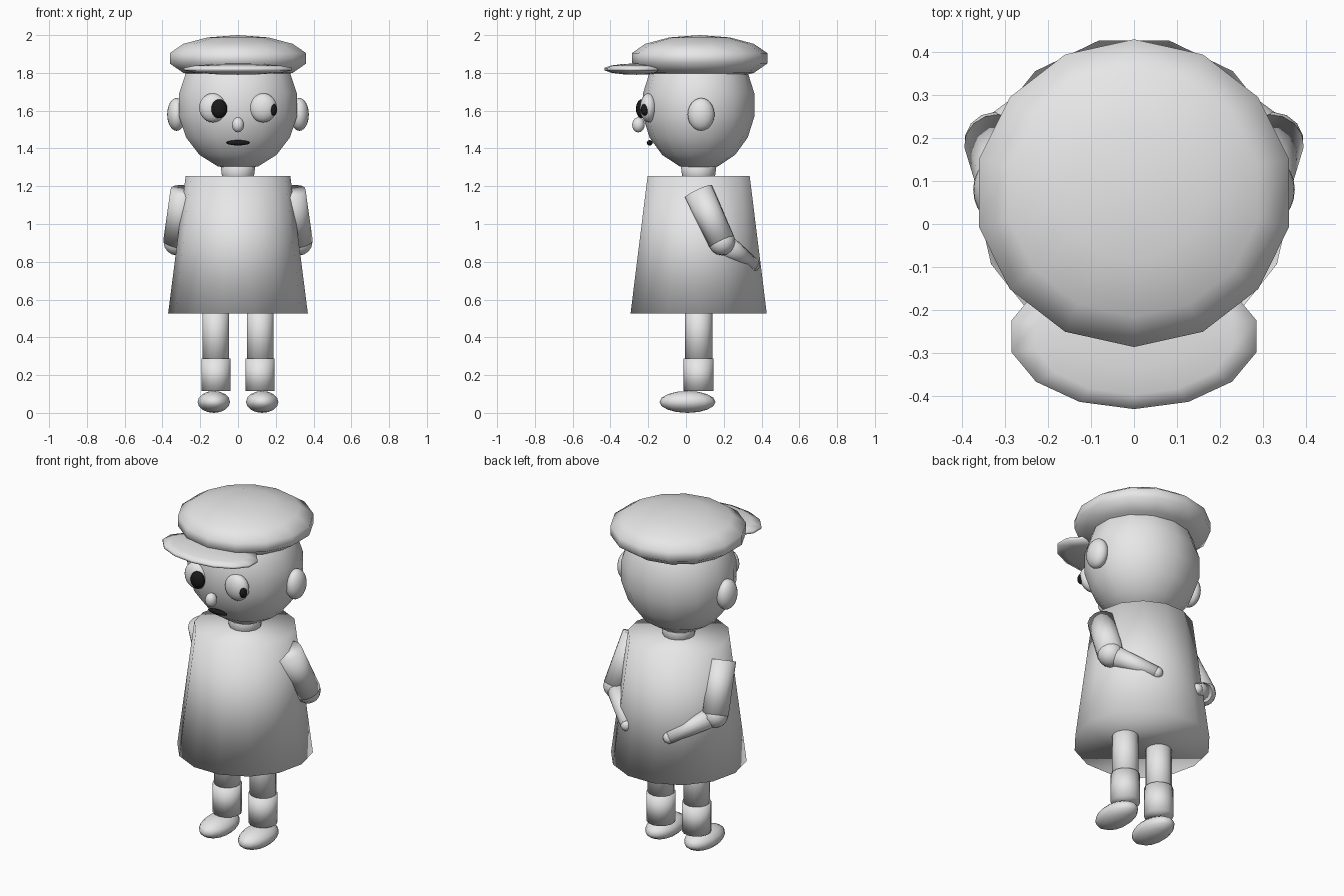
import bpy, bmesh
from math import pi
from mathutils import Vector, Matrix

cube = bpy.data.objects.get("Cube")
if cube:
    bpy.data.objects.remove(cube, do_unlink=True)


def material(name, value):
    mat = bpy.data.materials.new(name)
    mat.use_nodes = True
    colour = (value, value, value, 1)
    mat.diffuse_color = colour
    mat.node_tree.nodes["Principled BSDF"].inputs["Base Color"].default_value = colour
    return mat


GREY = material("light_grey", 0.8)
BLACK = material("black", 0.01)


def finish(name, bm, mat):
    for face in bm.faces:
        face.smooth = True
    mesh = bpy.data.meshes.new(name)
    bm.to_mesh(mesh)
    bm.free()
    mesh.materials.append(mat)
    obj = bpy.data.objects.new(name, mesh)
    bpy.context.collection.objects.link(obj)
    return obj


def ellipsoid(name, centre, radii, mat=GREY, segments=14, rings=8):
    bm = bmesh.new()
    bmesh.ops.create_uvsphere(
        bm, u_segments=segments, v_segments=rings, radius=1,
        matrix=Matrix.Translation(centre) @ Matrix.Diagonal((*radii, 1)))
    return finish(name, bm, mat)


def limb(name, start, end, r_start, r_end, turn=0):
    """Tapered cylinder between two points."""
    a, b = Vector(start), Vector(end)
    axis = b - a
    place = Matrix.Translation((a + b) / 2) @ axis.to_track_quat("Z", "Y").to_matrix().to_4x4()
    bm = bmesh.new()
    bmesh.ops.create_cone(
        bm, cap_ends=True, segments=14, radius1=r_start, radius2=r_end,
        depth=axis.length, matrix=place @ Matrix.Rotation(turn, 4, "Z"))
    return finish(name, bm, GREY)


MID = 0.067  # depth of the body axis

# Torso and neck
limb("tunic", (0, MID, 0.525), (0, MID, 1.255), 0.37, 0.277, pi / 2)
limb("neck", (0, MID, 1.2), (0, MID, 1.35), 0.08, 0.1)

# Head and cap
ellipsoid("head", (0, MID, 1.63), (0.325, 0.3, 0.345), rings=9)
ellipsoid("cap", (0, 0.072, 1.877), (0.38, 0.368, 0.123), rings=7)
ellipsoid("cap_visor", (0, -0.262, 1.82), (0.3, 0.174, 0.03), rings=7)

# Face
ellipsoid("nose", (0, -0.252, 1.525), (0.032, 0.033, 0.04), segments=20, rings=10)
ellipsoid("mouth", (0, -0.192, 1.43), (0.063, 0.016, 0.014), BLACK, 20, 10)
ellipsoid("right_pupil", (-0.1, -0.235, 1.61), (0.043, 0.03, 0.05), BLACK, 20, 10)
ellipsoid("left_pupil", (0.188, -0.218, 1.605), (0.02, 0.022, 0.031), BLACK, 20, 10)

# Paired parts
for side, s in (("left", 1), ("right", -1)):
    ellipsoid(side + "_eye", (s * 0.133, -0.198, 1.615), (0.073, 0.046, 0.077), segments=20, rings=12)
    ellipsoid(side + "_ear", (s * 0.325, 0.08, 1.58), (0.05, 0.071, 0.087), segments=20, rings=12)

    # Arm folded behind the back
    shoulder = (s * 0.28, 0.066, 1.172)
    elbow = (s * 0.325, 0.19, 0.905)
    wrist = (s * 0.14, 0.358, 0.785)
    limb(side + "_upper_arm", shoulder, elbow, 0.079, 0.072)
    ellipsoid(side + "_elbow", elbow, (0.071, 0.071, 0.071))
    limb(side + "_forearm", elbow, wrist, 0.06, 0.034)
    ellipsoid(side + "_hand", wrist, (0.034, 0.034, 0.034))

    # Leg and foot
    x = s * 0.117
    limb(side + "_upper_leg", (x, MID, 0.25), (x, MID, 0.6), 0.072, 0.072)
    limb(side + "_lower_leg", (x, MID, 0.115), (x, MID, 0.287), 0.079, 0.079)
    ellipsoid(side + "_foot", (s * 0.128, 0.008, 0.058), (0.088, 0.148, 0.058))
